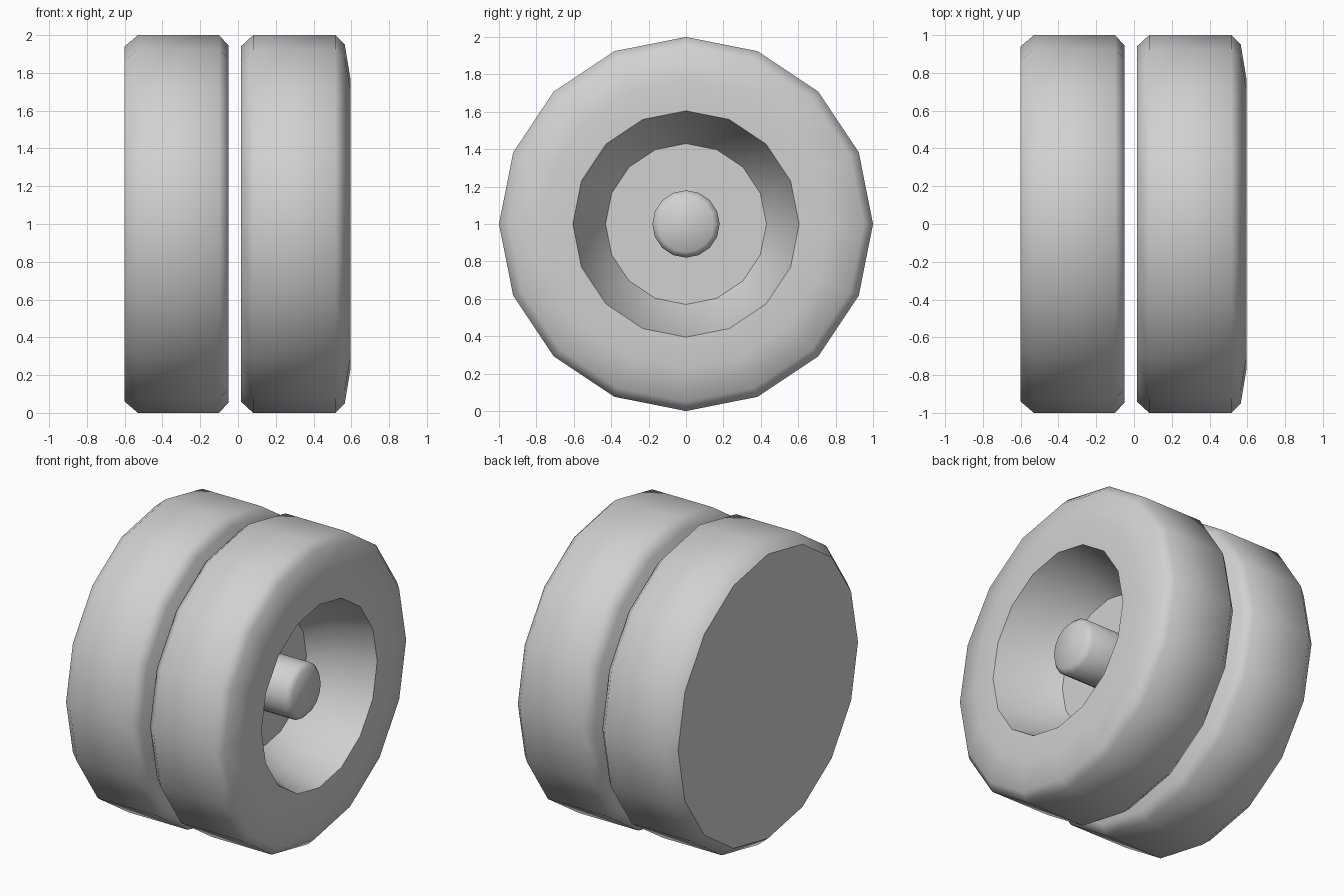
import bpy
import bmesh
from math import cos, sin, pi, radians

cube = bpy.data.objects.get("Cube")
if cube:
    bpy.data.objects.remove(cube, do_unlink=True)

SIDES = 16
AXLE_HEIGHT = 1.0

grey = bpy.data.materials.new("light_grey")
grey.use_nodes = True
grey.diffuse_color = (0.64, 0.64, 0.64, 1)
grey.node_tree.nodes["Principled BSDF"].inputs["Base Color"].default_value = (0.64, 0.64, 0.64, 1)


def turned_part(name, profile):
    """Spin (x, radius) points about the axle line and cap both ends."""
    bm = bmesh.new()
    rings = []
    for x, r in profile:
        angles = [2 * pi * i / SIDES for i in range(SIDES)]
        rings.append([bm.verts.new((x, r * cos(a), r * sin(a))) for a in angles])
    for a, b in zip(rings, rings[1:]):
        for i in range(SIDES):
            j = (i + 1) % SIDES
            bm.faces.new((a[i], a[j], b[j], b[i]))
    bm.faces.new(rings[0])
    bm.faces.new(rings[-1])
    bmesh.ops.recalc_face_normals(bm, faces=bm.faces)
    mesh = bpy.data.meshes.new(name)
    bm.to_mesh(mesh)
    bm.free()
    mesh.materials.append(grey)
    obj = bpy.data.objects.new(name, mesh)
    obj.location.z = AXLE_HEIGHT
    bpy.context.collection.objects.link(obj)
    bpy.ops.object.select_all(action='DESELECT')
    obj.select_set(True)
    bpy.context.view_layer.objects.active = obj
    bpy.ops.object.shade_smooth_by_angle(angle=radians(48))
    return obj


# Plain inner wheel, flat on both sides
turned_part("inner_wheel", [(-0.6, 0.94), (-0.53, 1), (-0.1, 1), (-0.05, 0.945)])

# Outer wheel with rounded shoulder and a stepped recess ending in a flat floor
turned_part("outer_wheel", [
    (0.015, 0.94), (0.08, 1), (0.515, 1), (0.565, 0.95), (0.595, 0.77),
    (0.595, 0.605), (0.35, 0.525), (0.2, 0.43)])

# Axle stub standing in the recess
turned_part("axle_stub", [(0.19, 0.18), (0.47, 0.18), (0.5, 0.15)])
